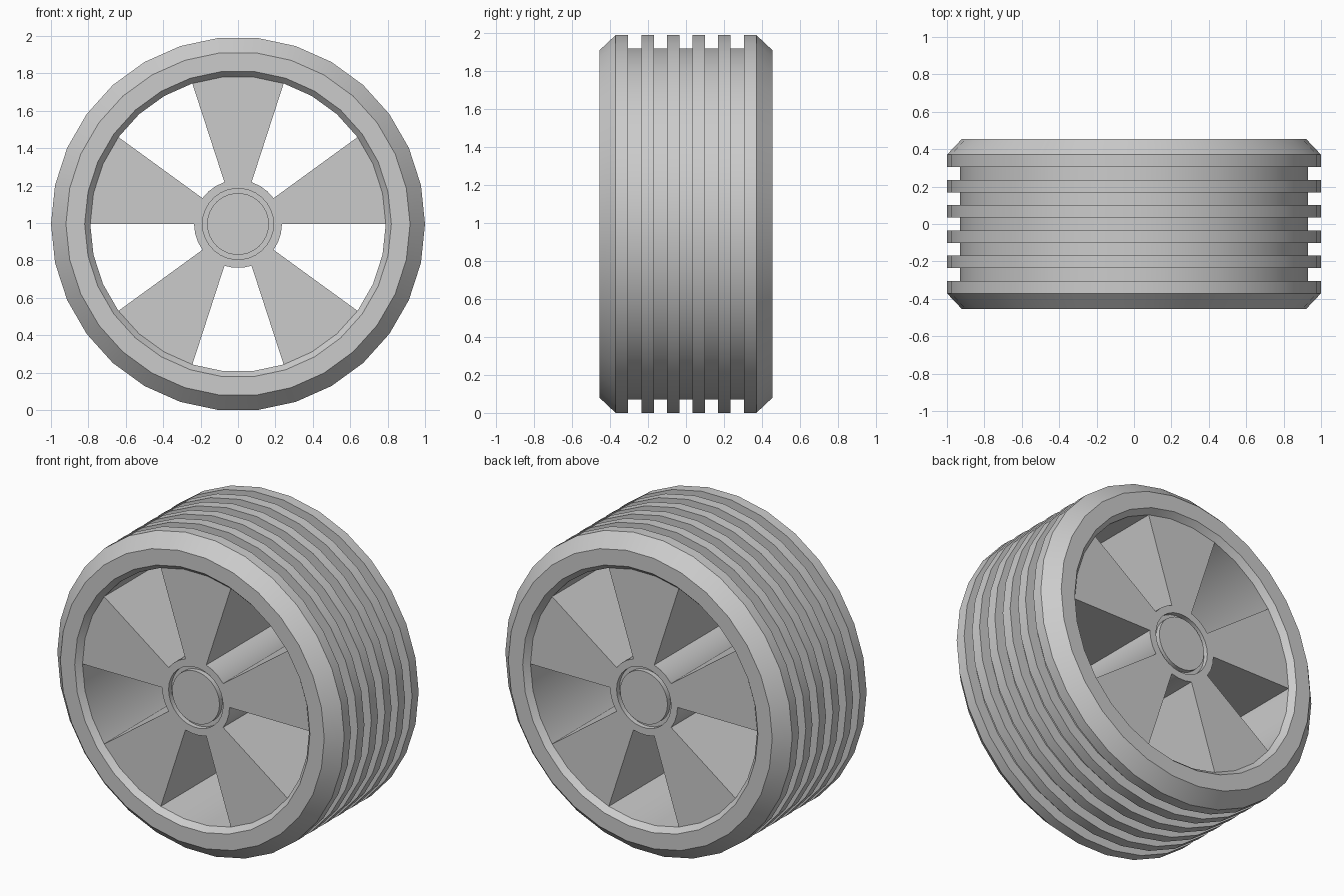
import bpy
import bmesh
from math import radians, sin, cos, pi

if "Cube" in bpy.data.objects:
    bpy.data.objects.remove(bpy.data.objects["Cube"], do_unlink=True)

SIDES = 30
STEP = 2 * pi / SIDES
CENTER_Z = cos(radians(6))      # a flat side rests on the floor
HALF = 0.455                    # half width of the tyre
FACE = 0.42                     # half depth of spokes and hub

grey = bpy.data.materials.new("light grey")
grey.use_nodes = True
color = (0.6, 0.6, 0.6, 1)
grey.diffuse_color = color
grey.node_tree.nodes["Principled BSDF"].inputs["Base Color"].default_value = color


def polar(r, a, y):
    return (r * cos(a), y, CENTER_Z + r * sin(a))


def finish(bm, name):
    bmesh.ops.remove_doubles(bm, verts=bm.verts, dist=1e-5)
    bmesh.ops.recalc_face_normals(bm, faces=bm.faces)
    mesh = bpy.data.meshes.new(name)
    bm.to_mesh(mesh)
    bm.free()
    mesh.materials.append(grey)
    obj = bpy.data.objects.new(name, mesh)
    bpy.context.collection.objects.link(obj)
    bpy.ops.object.select_all(action="DESELECT")
    bpy.context.view_layer.objects.active = obj
    obj.select_set(True)
    bpy.ops.object.shade_smooth_by_angle(angle=radians(25))
    return obj


def lathe(name, profile, closed):
    """Revolve (radius, y) points about the wheel axle."""
    bm = bmesh.new()
    rings = [[bm.verts.new(polar(r, i * STEP, y)) for i in range(SIDES)]
             for r, y in profile]
    pairs = list(zip(rings, rings[1:]))
    if closed:
        pairs.append((rings[-1], rings[0]))
    for a, b in pairs:
        for i in range(SIDES):
            j = (i + 1) % SIDES
            bm.faces.new((a[i], a[j], b[j], b[i]))
    return finish(bm, name)


# Tyre: bevelled lip, flat side wall, chamfered shoulder and six ribs
profile = [(0.79, -FACE), (0.82, -HALF), (0.92, -HALF)]
for k in range(6):
    mid = (k - 2.5) * 0.135
    lo, hi = mid - 0.033, mid + 0.033
    if k > 0:
        profile.append((0.93, lo))
    profile += [(1.0, lo), (1.0, hi)]
    if k < 5:
        profile.append((0.93, hi))
profile += [(0.92, HALF), (0.82, HALF), (0.79, FACE)]
lathe("tyre", profile, True)

# Hub: drum with a ring groove around the centre cap on both faces
half_hub = [(0, FACE), (0.165, FACE), (0.165, FACE - 0.03),
            (0.19, FACE - 0.03), (0.19, FACE), (0.235, FACE)]
lathe("hub", [(r, -y) for r, y in half_hub] + half_hub[::-1], False)

# Five full-depth wedge spokes
for s in range(5):
    bm = bmesh.new()
    angles = [(s * 6 + i) * STEP for i in range(4)]
    outline = [(0.235, a) for a in angles] + [(0.795, a) for a in angles[::-1]]
    front = bm.faces.new([bm.verts.new(polar(r, a, -FACE)) for r, a in outline])
    grown = bmesh.ops.extrude_face_region(bm, geom=[front], use_keep_orig=True)
    moved = [v for v in grown["geom"] if isinstance(v, bmesh.types.BMVert)]
    bmesh.ops.translate(bm, verts=moved, vec=(0, 2 * FACE, 0))
    finish(bm, f"spoke_{s + 1}")
